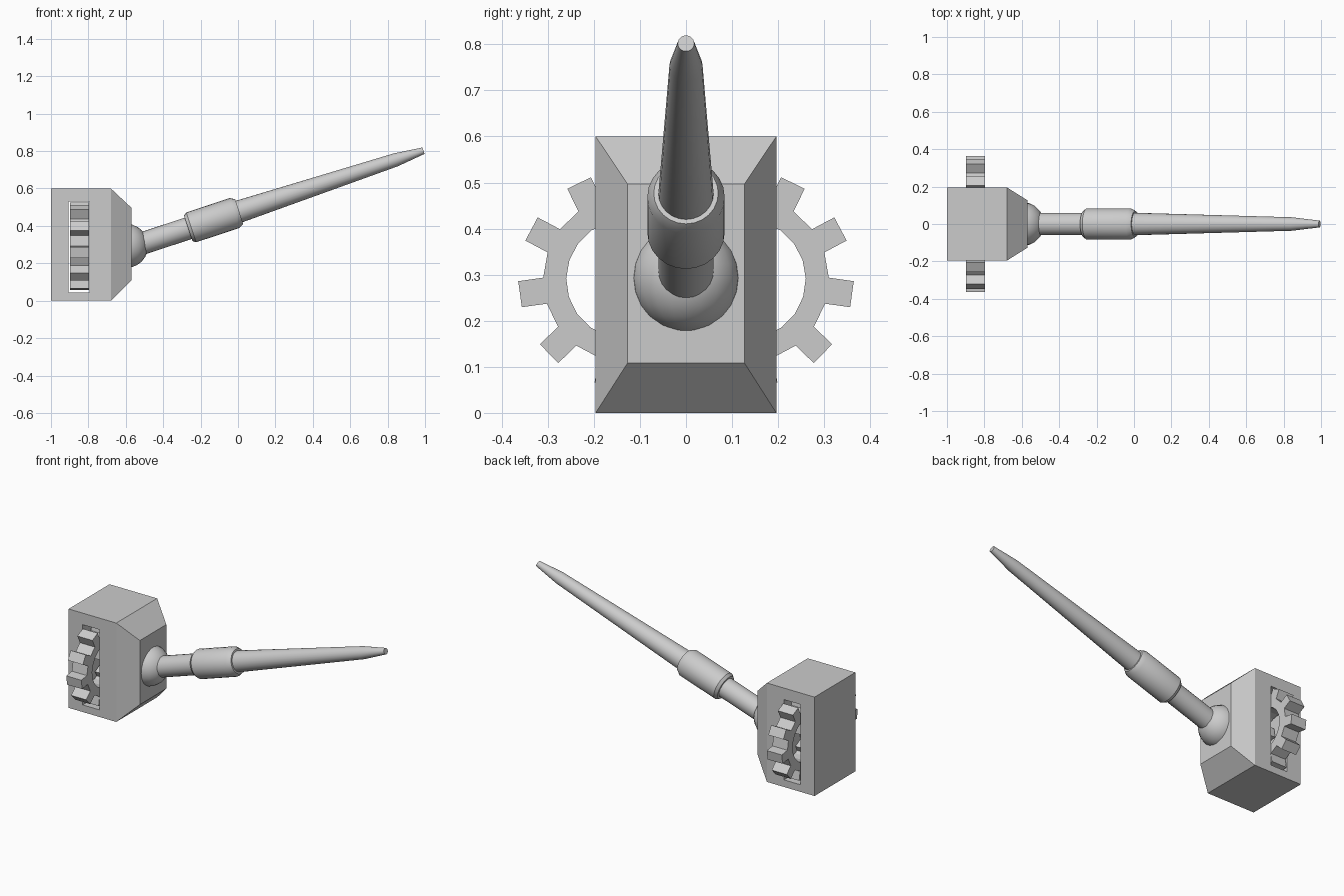
import bpy, bmesh
from math import sin, cos, radians, pi, atan2
from mathutils import Matrix, Vector

if "Cube" in bpy.data.objects:
    bpy.data.objects.remove(bpy.data.objects["Cube"])


def make_object(name, bm, smooth=False):
    bmesh.ops.recalc_face_normals(bm, faces=bm.faces[:])
    mesh = bpy.data.meshes.new(name)
    bm.to_mesh(mesh)
    bm.free()
    obj = bpy.data.objects.new(name, mesh)
    bpy.context.collection.objects.link(obj)
    bpy.ops.object.select_all(action='DESELECT')
    obj.select_set(True)
    bpy.context.view_layer.objects.active = obj
    if smooth:
        bpy.ops.object.shade_smooth_by_angle(angle=radians(32))
    return obj


def loft(bm, rings, cap=True):
    loops = [[bm.verts.new(p) for p in ring] for ring in rings]
    n = len(loops[0])
    for a, b in zip(loops, loops[1:]):
        for i in range(n):
            bm.faces.new((a[i], a[(i + 1) % n], b[(i + 1) % n], b[i]))
    if cap:
        bm.faces.new(loops[0])
        bm.faces.new(loops[-1])
    return loops


# Housing: block with a sloped front, cut through by a slot
def rect(x, hy, z0, z1):
    return [(x, -hy, z0), (x, hy, z0), (x, hy, z1), (x, -hy, z1)]


bm = bmesh.new()
loft(bm, [rect(-1, .196, 0, .6), rect(-.68, .196, 0, .6), rect(-.57, .127, .108, .497)])
housing = make_object("housing", bm)

bm = bmesh.new()
loft(bm, [rect(-.905, .4, .043, .53), rect(-.794, .4, .043, .53)])
cutter = make_object("slot_cutter", bm)
cutter.hide_render = True

bpy.context.view_layer.objects.active = housing
cut = housing.modifiers.new("slot", 'BOOLEAN')
cut.operation = 'DIFFERENCE'
cut.object = cutter
cut.solver = 'EXACT'
bpy.ops.object.modifier_apply(modifier=cut.name)
bpy.data.objects.remove(cutter, do_unlink=True)


# Gears: ten-toothed rings standing out of the slot on both sides
def gear(name, side):
    cy, cz, root, tip, hole, half = .13, .29, .18, .2325, .13, .0285
    outer, inner = [], []
    for k in range(10):
        a = radians(-8 + 36 * k)
        r_in = (root ** 2 - half ** 2) ** .5
        for r, w in ((r_in, -half), (tip, -half), (tip, half), (r_in, half)):
            outer.append((r * cos(a) - w * sin(a), r * sin(a) + w * cos(a)))
        b = atan2(half, r_in)
        for off in (-b, -b, b, b):
            inner.append((hole * cos(a + off), hole * sin(a + off)))

    def ring(pts, x):
        return [(x, side * (cy + p[0]), cz + p[1]) for p in pts]

    x0, x1 = -.898, -.797
    bm = bmesh.new()
    loft(bm, [ring(inner, x0), ring(outer, x0), ring(outer, x1),
              ring(inner, x1), ring(inner, x0)], cap=False)
    bmesh.ops.remove_doubles(bm, verts=bm.verts[:], dist=.0001)
    return make_object(name, bm)


gear("gear_right", 1)
gear("gear_left", -1)

# Ball joint
bm = bmesh.new()
bmesh.ops.create_uvsphere(bm, u_segments=20, v_segments=12, radius=.118)
bmesh.ops.translate(bm, verts=bm.verts[:], vec=(-.598, 0, .293))
make_object("ball_joint", bm, smooth=True)

# Tilted arm pieces, turned around one axis measured back from the tip
TIP = Vector((.992, 0, .802))
TILT = Matrix.Rotation(-radians(18.26), 4, 'Y')


def turned(name, profile, sides=24):
    bm = bmesh.new()
    loft(bm, [[TIP + TILT @ Vector((t, r * cos(2 * pi * i / sides), r * sin(2 * pi * i / sides)))
               for i in range(sides)] for t, r in profile])
    return make_object(name, bm, smooth=True)


turned("arm_shaft", [(-1.65, .06), (-1.2, .06)])
turned("arm_collar", [(-1.325, .072), (-1.308, .084), (-1.064, .084), (-1.038, .07)])
turned("arm_barrel", [(-1.2, .062), (-1.04, .06), (-.155, .036), (0, .018)])
